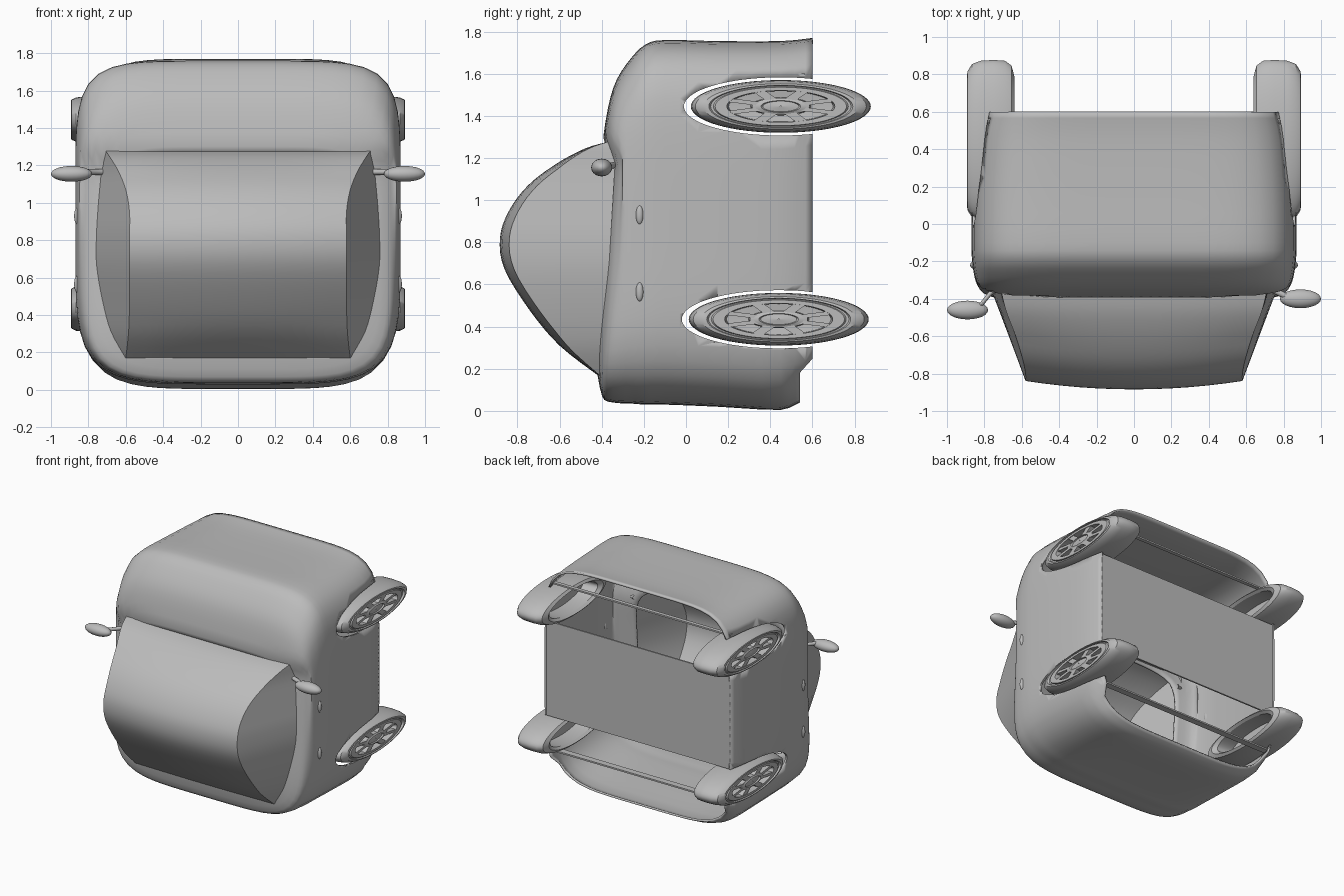
import bpy, bmesh, math
from mathutils import Vector

cube = bpy.data.objects.get("Cube")
if cube:
    bpy.data.objects.remove(cube, do_unlink=True)

grey = bpy.data.materials.new("plain grey")
grey.use_nodes = True
tone = (0.5, 0.5, 0.5, 1)
grey.diffuse_color = tone
grey.node_tree.nodes["Principled BSDF"].inputs["Base Color"].default_value = tone


def finish(name, bm, angle=35):
    bmesh.ops.recalc_face_normals(bm, faces=bm.faces)
    mesh = bpy.data.meshes.new(name)
    bm.to_mesh(mesh)
    bm.free()
    ob = bpy.data.objects.new(name, mesh)
    bpy.context.collection.objects.link(ob)
    mesh.materials.append(grey)
    bpy.ops.object.select_all(action="DESELECT")
    ob.select_set(True)
    bpy.context.view_layer.objects.active = ob
    bpy.ops.object.shade_smooth_by_angle(angle=math.radians(angle))
    return ob


def skin(bm, rows, closed):
    """Join rows of points with quads."""
    verts = [[bm.verts.new(p) for p in row] for row in rows]
    n = len(rows[0])
    for a, b in zip(verts, verts[1:]):
        for i in range(n if closed else n - 1):
            j = (i + 1) % n
            bm.faces.new((a[i], a[j], b[j], b[i]))


def smooth_path(points, steps):
    """Pass a smooth curve through points of any dimension."""
    pts = [Vector(p) for p in points]
    path = []
    for i in range(len(pts) - 1):
        a, b, c, d = pts[max(i - 1, 0)], pts[i], pts[i + 1], pts[min(i + 2, len(pts) - 1)]
        for k in range(steps):
            t = k / steps
            path.append(b + (c - a) * (t / 2) + (a * 2 - b * 5 + c * 4 - d) * (t * t / 2)
                        + (b * 3 - a - c * 3 + d) * (t ** 3 / 2))
    return path + [pts[-1]]


def box(name, centre, size):
    bm = bmesh.new()
    bmesh.ops.create_cube(bm, size=1)
    bmesh.ops.scale(bm, vec=size, verts=bm.verts)
    bmesh.ops.translate(bm, vec=centre, verts=bm.verts)
    return finish(name, bm)


def blob(name, centre, radii):
    bm = bmesh.new()
    bmesh.ops.create_uvsphere(bm, u_segments=24, v_segments=14, radius=1)
    bmesh.ops.scale(bm, vec=radii, verts=bm.verts)
    bmesh.ops.translate(bm, vec=centre, verts=bm.verts)
    return finish(name, bm, 60)


def ellipse_ring(x, r, cy, cz, ry, rz, n=64):
    return [(x, cy + ry * r * math.cos(2 * math.pi * i / n),
             cz + rz * r * math.sin(2 * math.pi * i / n)) for i in range(n)]


# Body shell: rounded rectangles lofted along y (y, half width, low z, high z)
sections = [(0.6, 0.805, 0.04, 1.77), (0.45, 0.845, 0.005, 1.755), (0.15, 0.866, 0.02, 1.755),
            (-0.1, 0.87, 0.03, 1.76), (-0.19, 0.866, 0.03, 1.74), (-0.26, 0.857, 0.035, 1.675),
            (-0.33, 0.838, 0.04, 1.57), (-0.37, 0.795, 0.07, 1.44), (-0.4, 0.68, 0.2, 1.25)]


def rounded(section, n=88):
    y, w, low, high = section
    ring = []
    for i in range(n):
        t = 2 * math.pi * (i + 0.5) / n
        c, s = math.cos(t), math.sin(t)
        power = 6 if s > 0 else 5
        r = (abs(c) ** power + abs(s) ** power) ** (-1 / power)
        x, z = w * r * c, (low + high) / 2 + (high - low) / 2 * r * s
        shift = 0.0
        if y < -0.3:
            # lean the belt line and tail
            front = min(1, (-0.3 - y) / 0.05)
            belt = max(0, min(z / 0.9 - 0.2, (1.3 - z) / 0.12, 1))
            shift = front * (0.05 * belt - 0.03 * max(0, 1 - z / 1.2))
        elif y > 0.45 and z < 0.2:
            shift = -0.4 * (y - 0.45)
        ring.append((x, y + shift, z))
    return ring


bm = bmesh.new()
skin(bm, [rounded(s) for s in smooth_path(sections, 3)], True)
body = finish("body_shell", bm, 40)
solid = body.modifiers.new("thickness", "SOLIDIFY")
solid.thickness = 0.015

# Wheel arches cut through both sides
axles = {"front": (0.45, 1.445), "rear": (0.44, 0.435)}
for label, (cy, cz) in axles.items():
    bm = bmesh.new()
    rings = [ellipse_ring(x, 1, cy, cz, 0.46, 0.138) for x in (-1.1, 1.1)]
    skin(bm, rings, True)
    bmesh.ops.holes_fill(bm, edges=bm.edges)
    cutter = finish(label + "_arch_cutter", bm)
    cutter.hide_render = True
    cutter.hide_viewport = True
    cut = body.modifiers.new(label + " arches", "BOOLEAN")
    cut.operation = "DIFFERENCE"
    cut.solver = "EXACT"
    cut.object = cutter

# Underside: floor panel and thin bumper rails
box("floor_panel", (0, 0.59, 0.935), (1.605, 0.012, 0.74))
box("front_rail", (0, 0.55, 1.595), (1.56, 0.03, 0.012))
box("rear_rail", (0, 0.54, 0.285), (1.56, 0.05, 0.012))

# Cabin: bowed roof with sides flaring out to the belt line
# (y, z, roof half width, belt half width)
roof = [(-0.36, 1.28, 0.71, 0.71), (-0.48, 1.245, 0.685, 0.72), (-0.62, 1.17, 0.64, 0.73),
        (-0.75, 1.07, 0.6, 0.74), (-0.84, 0.95, 0.58, 0.75), (-0.883, 0.82, 0.58, 0.757),
        (-0.86, 0.67, 0.58, 0.757), (-0.74, 0.475, 0.58, 0.73), (-0.6, 0.31, 0.585, 0.69),
        (-0.42, 0.17, 0.6, 0.61)]
rows = []
for y, z, w, belt in smooth_path(roof, 4):
    bow = 0.045 * min(1, (-0.36 - y) / 0.3)
    across = [(w * k / 6, y + bow * (k / 6) ** 2, z) for k in range(-6, 7)]
    foot = -0.33 - 0.06 * (1.28 - z)
    rows.append([(-belt, foot, z)] + across + [(belt, foot, z)])
bm = bmesh.new()
skin(bm, rows, False)
finish("cabin", bm, 30)

# Wheels: lathed tyre and rim (x, relative radius), squashed in z
tyre = [(0.78, 0.01), (0.78, 0.68), (0.66, 0.7), (0.64, 0.8), (0.655, 0.93), (0.69, 0.99),
        (0.75, 1), (0.82, 0.99), (0.865, 0.95), (0.89, 0.86), (0.893, 0.8), (0.88, 0.78),
        (0.88, 0.75), (0.89, 0.73), (0.89, 0.6), (0.83, 0.58), (0.82, 0.01)]
hub = [(0.82, 0.34), (0.882, 0.32), (0.89, 0.22), (0.88, 0.2), (0.885, 0.01)]
for label, (cy, cz) in axles.items():
    for side, s in (("left", 1), ("right", -1)):
        bm = bmesh.new()
        for profile in (tyre, hub):
            skin(bm, [ellipse_ring(s * x, r, cy, cz, 0.427, 0.125) for x, r in profile], True)
        # Eight spokes between hub and rim
        for k in range(8):
            a = math.pi * (k + 0.5) / 4
            out = Vector((0, math.cos(a), math.sin(a)))
            wide = Vector((0, -math.sin(a), math.cos(a))) * 0.07
            corners = [out * 0.25 - wide, out * 0.25 + wide, out * 0.64 + wide, out * 0.64 - wide]
            skin(bm, [[(s * x, cy + p.y * 0.427, cz + p.z * 0.125) for p in corners]
                      for x in (0.82, 0.885)], True)
            bm.verts.ensure_lookup_table()
            bm.faces.new(bm.verts[-4:])
        finish(f"{label}_{side}_wheel", bm, 30)

# Mirrors on short stems, and door handles
for side, s, y in (("left", 1, -0.4), ("right", -1, -0.46)):
    blob(side + "_mirror", (s * 0.89, y, 1.155), (0.11, 0.05, 0.042))
    bm = bmesh.new()
    skin(bm, [ellipse_ring(s * x, 1, yy, 1.165, 0.018, 0.015, 12)
              for x, yy in ((0.68, -0.33), (0.76, -0.36), (0.84, y))], True)
    finish(side + "_mirror_stem", bm)
    for label, z in (("front", 0.93), ("rear", 0.565)):
        blob(f"{label}_{side}_handle", (s * 0.86, -0.22, z), (0.016, 0.018, 0.045))
